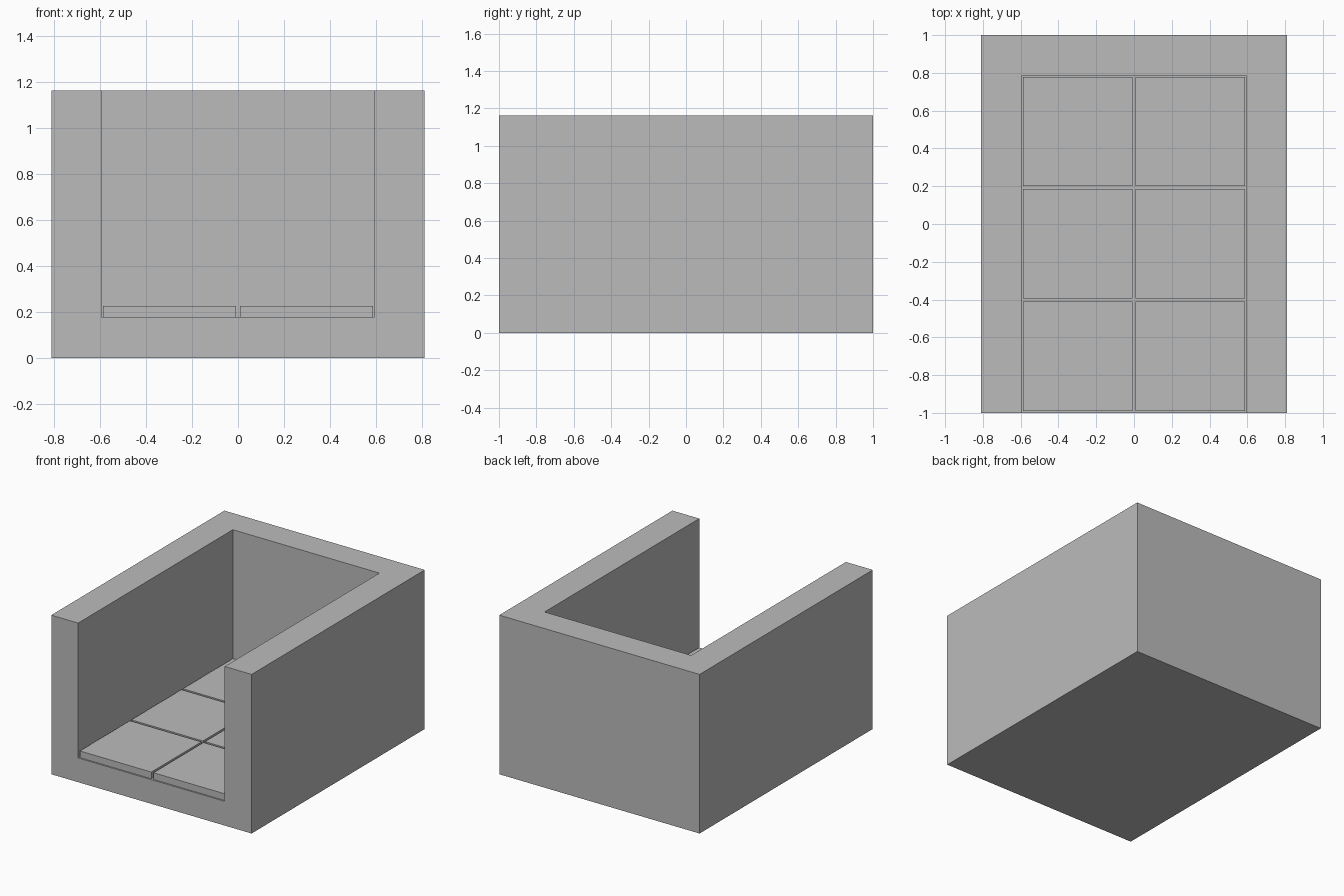
import bpy
import bmesh
from mathutils import Matrix, Vector

# Overall sizes
HALF_X, HALF_Y, HEIGHT = 0.81, 1.0, 1.163
INNER_X, INNER_BACK, FLOOR_Z = 0.593, 0.787, 0.177
TILE, TILE_THICK, PITCH = 0.578, 0.049, 0.595

default = bpy.data.objects.get("Cube")
if default:
    bpy.data.objects.remove(default, do_unlink=True)

grey = bpy.data.materials.new("plain grey")
grey.use_nodes = True
colour = (0.5, 0.5, 0.5, 1.0)
grey.diffuse_color = colour
grey.node_tree.nodes["Principled BSDF"].inputs["Base Color"].default_value = colour


def add_box(bm, low, high):
    low, high = Vector(low), Vector(high)
    matrix = Matrix.Translation((low + high) / 2) @ Matrix.Diagonal((high - low).to_4d())
    bmesh.ops.create_cube(bm, size=1, matrix=matrix)


def finish(bm, name):
    bmesh.ops.recalc_face_normals(bm, faces=bm.faces[:])
    mesh = bpy.data.meshes.new(name)
    bm.to_mesh(mesh)
    bm.free()
    mesh.materials.append(grey)
    obj = bpy.data.objects.new(name, mesh)
    bpy.context.collection.objects.link(obj)
    return obj


# Enclosure: slab cut along the inner wall lines, border raised into three walls
bm = bmesh.new()
add_box(bm, (-HALF_X, -HALF_Y, 0), (HALF_X, HALF_Y, FLOOR_Z))
for point, normal in (((-INNER_X, 0, 0), (1, 0, 0)),
                      ((INNER_X, 0, 0), (1, 0, 0)),
                      ((0, INNER_BACK, 0), (0, 1, 0))):
    bmesh.ops.bisect_plane(bm, geom=bm.verts[:] + bm.edges[:] + bm.faces[:],
                           plane_co=point, plane_no=normal)
bm.normal_update()
border = []
for face in bm.faces:
    centre = face.calc_center_median()
    if face.normal.z > 0.9 and (abs(centre.x) > INNER_X or centre.y > INNER_BACK):
        border.append(face)
raised = bmesh.ops.extrude_face_region(bm, geom=border)["geom"]
bmesh.ops.delete(bm, geom=[f for f in border if f.is_valid], context="FACES")
for vert in raised:
    if isinstance(vert, bmesh.types.BMVert):
        vert.co.z = HEIGHT
bmesh.ops.dissolve_limit(bm, angle_limit=0.01, verts=bm.verts[:], edges=bm.edges[:])
finish(bm, "three_walled_enclosure")

# Floor tiles: two columns of three
for side, x in (("right", -PITCH / 2), ("left", PITCH / 2)):
    for row, place in enumerate(("front", "middle", "back")):
        y = -0.105 + (row - 1) * PITCH
        bm = bmesh.new()
        add_box(bm, (x - TILE / 2, y - TILE / 2, FLOOR_Z),
                (x + TILE / 2, y + TILE / 2, FLOOR_Z + TILE_THICK))
        finish(bm, f"{place}_{side}_floor_tile")
